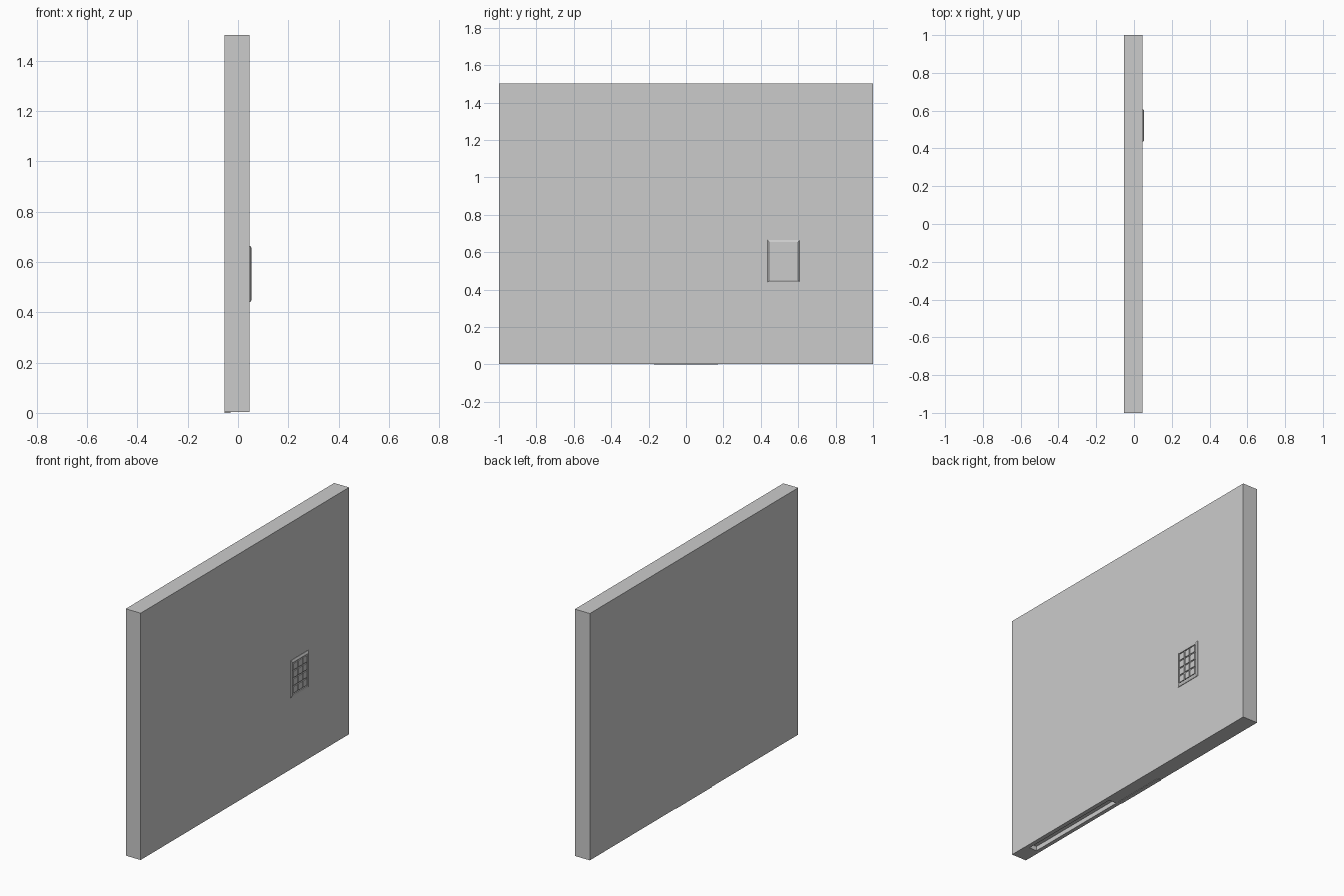
import bpy, bmesh

if "Cube" in bpy.data.objects:
    bpy.data.objects.remove(bpy.data.objects["Cube"])


def box(name, lo, hi):
    bm = bmesh.new()
    bmesh.ops.create_cube(bm, size=1)
    for v in bm.verts:
        for i in range(3):
            v.co[i] = lo[i] if v.co[i] < 0 else hi[i]
    me = bpy.data.meshes.new(name)
    bm.to_mesh(me)
    bm.free()
    ob = bpy.data.objects.new(name, me)
    bpy.context.collection.objects.link(ob)
    return ob


def loft(name, rings):
    """Stack rectangles (x, half width y, half height z) around the keypad centre."""
    bm = bmesh.new()
    cy, cz = 0.522, 0.552
    loops = [[bm.verts.new((x, cy + sy * hy, cz + sz * hz))
              for sy, sz in ((-1, -1), (1, -1), (1, 1), (-1, 1))]
             for x, hy, hz in rings]
    for a, b in zip(loops, loops[1:]):
        for i in range(4):
            j = (i + 1) % 4
            bm.faces.new((a[i], a[j], b[j], b[i]))
    bm.faces.new(loops[0])
    bm.faces.new(loops[-1])
    bmesh.ops.recalc_face_normals(bm, faces=bm.faces)
    me = bpy.data.meshes.new(name)
    bm.to_mesh(me)
    bm.free()
    ob = bpy.data.objects.new(name, me)
    bpy.context.collection.objects.link(ob)
    return ob


# Main slab with a shallow slot in its underside
slab = box("wall_slab", (-0.054, -1, 0.003), (0.046, 1, 1.502))
cutter = box("slot_cutter", (-0.03, -0.88, -0.02), (0.02, -0.19, 0.03))
cutter.hide_render = True
cut = slab.modifiers.new("slot", "BOOLEAN")
cut.object = cutter
cut.solver = "EXACT"
bpy.context.view_layer.objects.active = slab
bpy.ops.object.modifier_apply(modifier=cut.name)
bpy.data.objects.remove(cutter)

# Small foot strip under the back edge
box("foot_strip", (-0.054, -0.17, 0), (-0.03, 0.17, 0.006))

# Keypad frame: chamfered outside, recessed tray inside
loft("keypad_frame", [(0.045, 0.085, 0.112), (0.049, 0.085, 0.112),
                      (0.054, 0.078, 0.103), (0.054, 0.070, 0.095),
                      (0.048, 0.070, 0.095)])

# Keys, three columns by four rows
for c in range(3):
    for r in range(4):
        y = 0.522 + (c - 1) * 0.046
        z = 0.552 + (r - 1.5) * 0.047
        box(f"key_{c}_{r}", (0.047, y - 0.019, z - 0.0195),
            (0.0535, y + 0.019, z + 0.0195))
